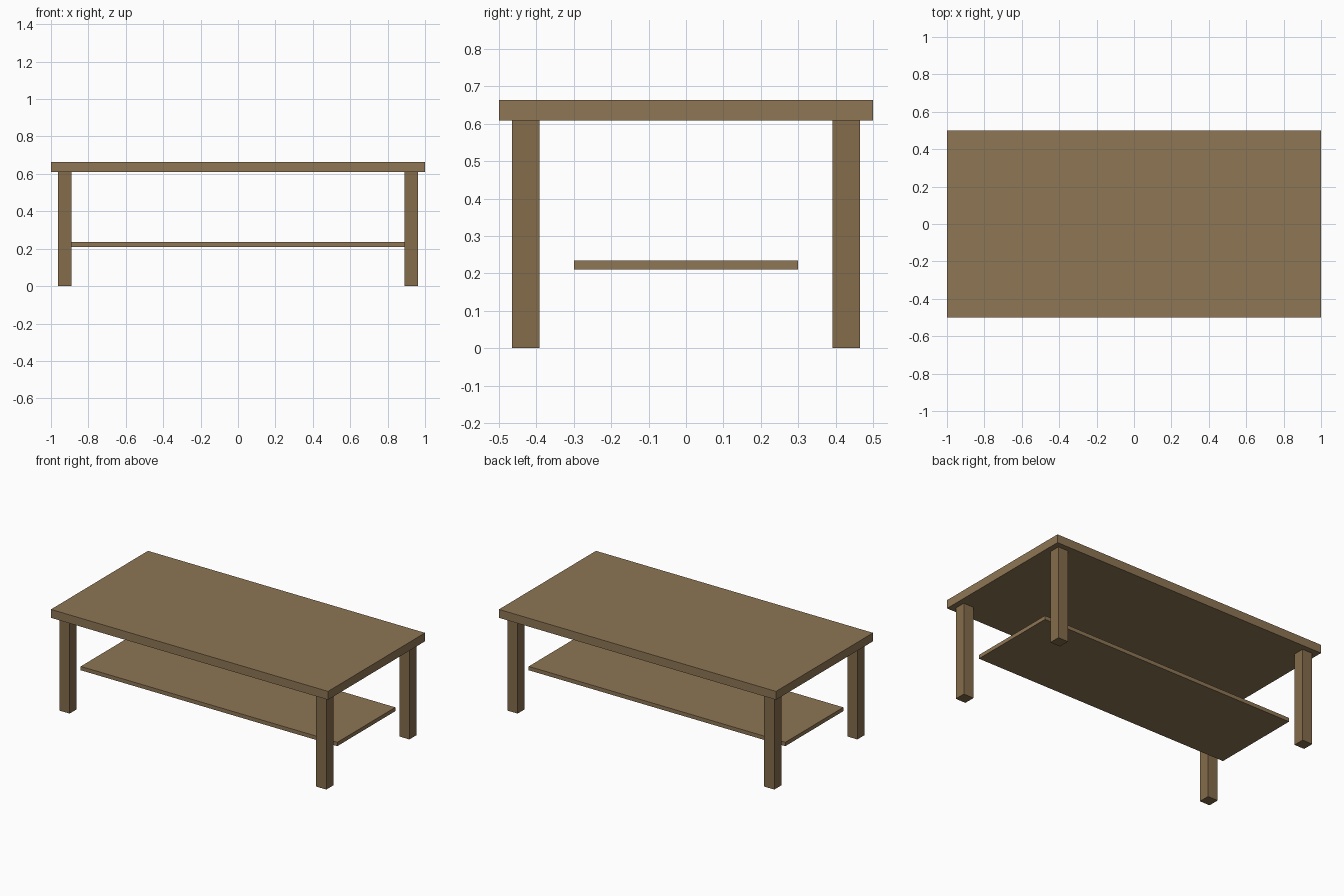
import bpy

if "Cube" in bpy.data.objects:
    bpy.data.objects.remove(bpy.data.objects["Cube"])


def material(name, color):
    mat = bpy.data.materials.new(name)
    mat.diffuse_color = (*color, 1)
    mat.use_nodes = True
    mat.node_tree.nodes["Principled BSDF"].inputs["Base Color"].default_value = mat.diffuse_color
    return mat


def box(name, x, y, z, mat):
    """Box spanning the (min, max) ranges x, y and z."""
    ranges = (x, y, z)
    bpy.ops.mesh.primitive_cube_add(size=1, location=[(a + b) / 2 for a, b in ranges])
    ob = bpy.context.object
    ob.name = name
    ob.scale = [b - a for a, b in ranges]
    bpy.ops.object.transform_apply(location=False, rotation=False, scale=True)
    ob.data.materials.append(mat)
    return ob


board_wood = material("board_wood", (0.27, 0.18, 0.09))
leg_wood = material("leg_wood", (0.23, 0.15, 0.07))

# Table top
box("table_top", (-1, 1), (-0.5, 0.5), (0.609, 0.664), board_wood)

# Lower shelf, its ends reaching the leg centre lines
box("lower_shelf", (-0.926, 0.926), (-0.299, 0.299), (0.21, 0.235), board_wood)

# Four square legs, set in slightly from the corners
half = 0.0365
for side, sx in (("left", -1), ("right", 1)):
    for end, sy in (("front", -1), ("back", 1)):
        cx, cy = sx * 0.9265, sy * 0.428
        box(f"{end}_{side}_leg", (cx - half, cx + half),
            (cy - half, cy + half), (0, 0.609), leg_wood)
